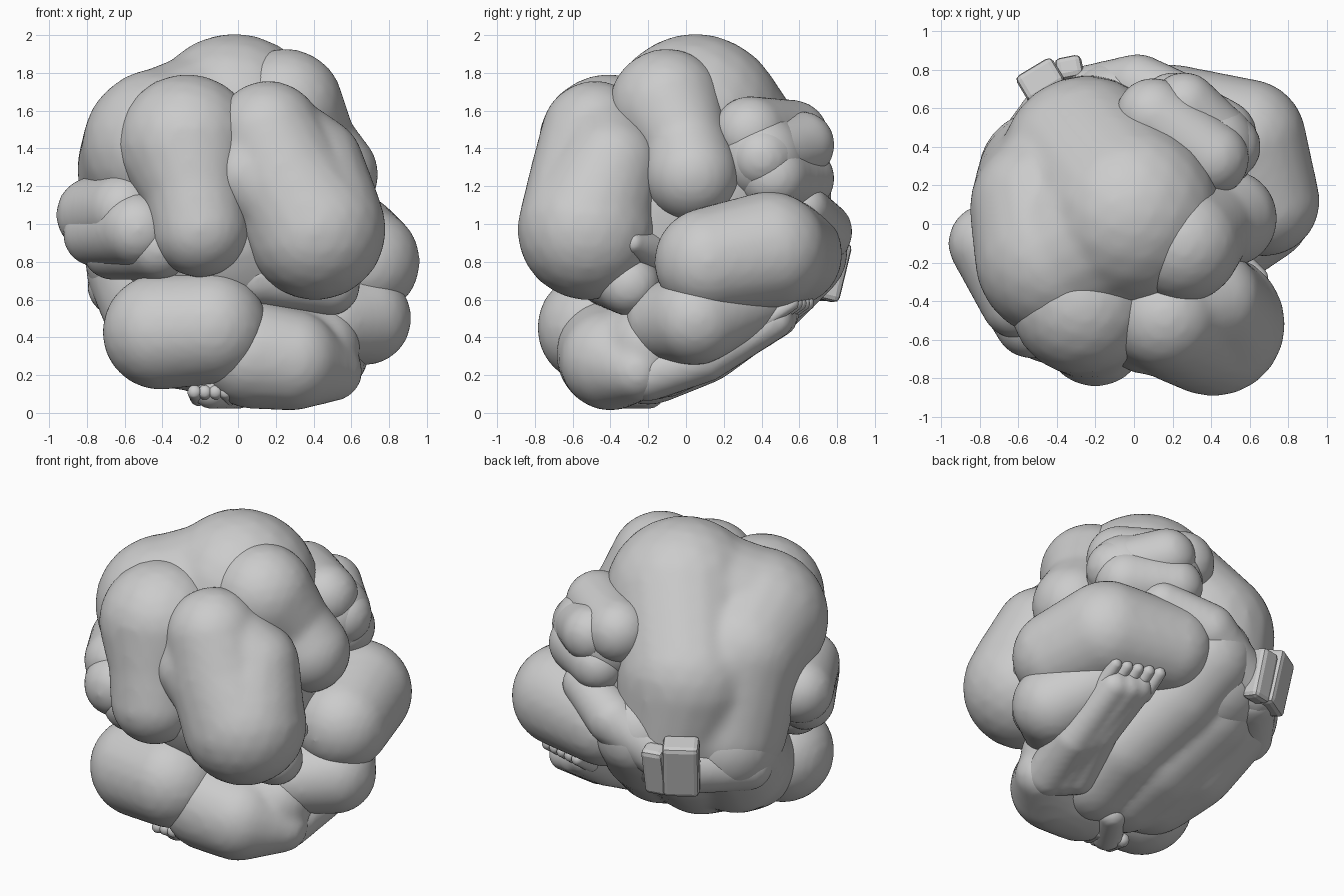
import bpy, bmesh
from mathutils import Matrix, Vector


def limb(name, *chains, voxel=0.024, smooth=8):
    """Swept chain(s) of (x, y, z, radius) knots fused into one soft lobe."""
    bm = bmesh.new()
    for chain in chains:
        for a, b in zip(chain, chain[1:]):
            for i in range(9):
                t = i / 8
                x, y, z, r = (p + (q - p) * t for p, q in zip(a, b))
                bmesh.ops.create_icosphere(bm, subdivisions=3, radius=r,
                                           matrix=Matrix.Translation((x, y, z)))
    me = bpy.data.meshes.new(name)
    bm.to_mesh(me)
    bm.free()
    ob = bpy.data.objects.new(name, me)
    bpy.context.collection.objects.link(ob)
    rm = ob.modifiers.new("fuse", 'REMESH')
    rm.mode = 'VOXEL'
    rm.voxel_size = voxel
    rm.use_smooth_shade = True
    sm = ob.modifiers.new("soften", 'SMOOTH')
    sm.factor = 0.5
    sm.iterations = smooth
    return ob


def slab(name, loc, size, normal, bevel=0.03):
    """Flat bevelled pad facing along normal."""
    bm = bmesh.new()
    rot = Vector(normal).to_track_quat('Z', 'Y').to_matrix().to_4x4()
    bmesh.ops.create_cube(bm, size=1, matrix=Matrix.Translation(loc) @ rot
                          @ Matrix.Diagonal((*size, 1)))
    me = bpy.data.meshes.new(name)
    bm.to_mesh(me)
    bm.free()
    ob = bpy.data.objects.new(name, me)
    bpy.context.collection.objects.link(ob)
    bv = ob.modifiers.new("bevel", 'BEVEL')
    bv.width = bevel
    bv.segments = 2


# inner mass
limb("core", [(-0.05, -0.05, 1.0, 0.62), (-0.02, 0.05, 1.12, 0.62)], voxel=0.04)

# torso: two long back lobes bridged by a shallow valley
limb("torso",
     [(-0.02, 0.05, 1.535, 0.475), (-0.25, 0.33, 1.18, 0.44), (-0.22, 0.42, 0.82, 0.36)],
     [(-0.4, -0.17, 1.4, 0.43), (-0.46, 0.08, 1.3, 0.395), (-0.45, 0.22, 0.85, 0.37)],
     [(-0.02, 0.05, 1.52, 0.45), (-0.4, -0.17, 1.4, 0.42)],
     [(-0.25, 0.33, 1.18, 0.41), (-0.46, 0.08, 1.28, 0.38)],
     [(-0.24, 0.4, 0.85, 0.35), (-0.45, 0.22, 0.87, 0.35)], smooth=14)

# front lobes
limb("front_left_lobe", [(-0.27, -0.41, 1.42, 0.375), (-0.23, -0.53, 1.2, 0.28),
                         (-0.2, -0.58, 0.98, 0.265)])
limb("front_right_lobe",
     [(0.16, -0.48, 1.47, 0.29), (0.26, -0.5, 1.22, 0.335), (0.41, -0.52, 0.97, 0.375)],
     [(0.14, -0.46, 1.45, 0.27), (0.06, -0.56, 1.26, 0.22), (0.3, -0.52, 1.1, 0.3)],
     [(0.2, -0.44, 1.44, 0.27), (0.39, -0.4, 1.3, 0.28), (0.42, -0.5, 1.05, 0.34)])

# upper right arm
limb("upper_arm", [(0.25, -0.1, 1.62, 0.31), (0.4, 0.0, 1.42, 0.23),
                   (0.49, 0.03, 1.26, 0.255)])

# knuckled lump at the back right
limb("rear_knuckle_core", [(0.2, 0.5, 1.35, 0.25), (0.4, 0.4, 1.35, 0.24)])
knuckles = [
    [(0.1, 0.56, 1.46, 0.2), (0.4, 0.34, 1.48, 0.2)],
    [(0.26, 0.61, 1.42, 0.18), (0.48, 0.4, 1.35, 0.18)],
    [(0.2, 0.62, 1.24, 0.17), (0.45, 0.46, 1.25, 0.19)],
]
for i, k in enumerate(knuckles):
    limb(f"rear_knuckle_{i + 1}", k)

# lumps on the left side
lumps = [
    [(-0.76, -0.1, 1.05, 0.205), (-0.6, -0.4, 1.07, 0.2)],
    [(-0.75, -0.17, 0.95, 0.18), (-0.53, -0.5, 0.97, 0.2)],
    [(-0.66, -0.2, 0.87, 0.17), (-0.42, -0.5, 0.88, 0.18)],
]
for i, k in enumerate(lumps):
    limb(f"left_knuckle_{i + 1}", k)

# right thigh and calf
limb("right_thigh", [(0.675, 0.12, 0.8, 0.29), (0.58, 0.44, 0.86, 0.315),
                     (0.2, 0.55, 0.84, 0.28)])
limb("right_calf", [(0.67, 0.05, 0.5, 0.25), (0.5, 0.33, 0.61, 0.22)],
     [(0.67, 0.05, 0.5, 0.25), (0.5, -0.1, 0.48, 0.22)])

# bottom lobes
limb("bottom_front_left", [(-0.41, -0.42, 0.43, 0.31), (-0.14, -0.49, 0.45, 0.3)])
limb("bottom_front_right", [(0.08, -0.4, 0.31, 0.29), (0.28, -0.4, 0.28, 0.27),
                            (0.5, -0.26, 0.22, 0.16)],
     [(0.1, -0.38, 0.31, 0.28), (0.42, -0.2, 0.35, 0.23)])
limb("underside",
     [(0.15, -0.2, 0.34, 0.3), (0.15, 0.05, 0.43, 0.29),
      (0.0, 0.38, 0.67, 0.29), (-0.08, 0.57, 0.86, 0.29)],
     [(-0.3, -0.2, 0.44, 0.32), (-0.38, 0.02, 0.54, 0.33), (-0.48, 0.26, 0.78, 0.33)],
     [(-0.08, -0.2, 0.36, 0.31), (-0.12, 0.02, 0.45, 0.32), (-0.25, 0.32, 0.68, 0.32)],
     smooth=12)

# thin arms wrapping the back, meeting at a flat hand
limb("rear_forearm_right", [(-0.4, 0.64, 0.72, 0.15), (0.02, 0.72, 0.96, 0.165),
                            (0.3, 0.62, 1.08, 0.14)])
limb("rear_forearm_left", [(-0.42, 0.6, 0.7, 0.15), (-0.64, 0.28, 0.67, 0.16)])
slab("hand_pad", (-0.47, 0.72, 0.78), (0.22, 0.36, 0.16), (-0.6, 1, -0.25))
slab("hand_thumb", (-0.33, 0.78, 0.75), (0.14, 0.32, 0.12), (-0.2, 1, -0.25))

# tucked band and fingertips between the front lobe and the right calf
limb("tucked_wrist", [(0.1, -0.42, 0.72, 0.16), (0.48, -0.3, 0.68, 0.17)])
limb("tucked_fingers", [(0.5, -0.2, 0.86, 0.1), (0.64, -0.28, 0.9, 0.06)], voxel=0.015)

# broad rear foot pressed on the sloping underside, with toes
limb("rear_foot",
     [(0.5, -0.2, 0.2, 0.14), (0.56, 0.1, 0.29, 0.13), (0.55, 0.47, 0.49, 0.1)],
     [(0.36, -0.1, 0.21, 0.13), (0.44, 0.2, 0.34, 0.12), (0.4, 0.5, 0.52, 0.1)],
     [(0.43, -0.15, 0.2, 0.13), (0.5, 0.15, 0.31, 0.12), (0.47, 0.49, 0.5, 0.1)],
     voxel=0.018, smooth=8)
for i in range(5):
    x = 0.34 + 0.068 * i
    y = 0.56 - 0.02 * i
    limb(f"rear_toe_{i + 1}", [(x, y - 0.06, 0.49, 0.045), (x, y + 0.08, 0.58, 0.04)],
         voxel=0.012, smooth=3)

# front foot under the bottom lobes, with toes
limb("front_foot", [(-0.14, -0.42, 0.12, 0.1), (0.0, -0.2, 0.11, 0.09)],
     voxel=0.015, smooth=4)
for i in range(4):
    x = -0.21 + 0.055 * i
    limb(f"front_toe_{i + 1}", [(x, -0.36, 0.08, 0.045), (x - 0.02, -0.5, 0.11, 0.04)],
         voxel=0.012, smooth=3)
